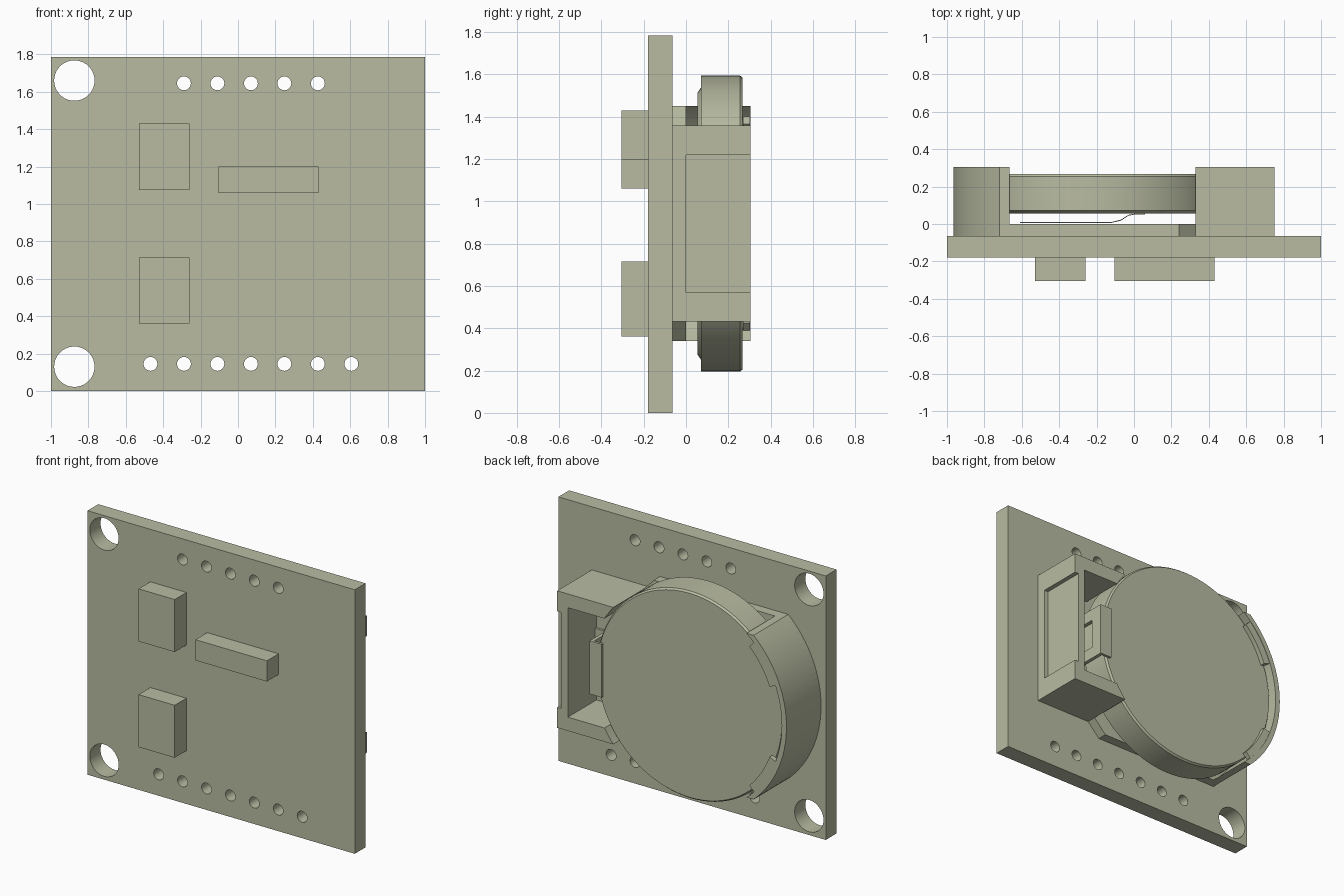
import bpy, bmesh
from math import sin, cos, radians, asin, degrees

if "Cube" in bpy.data.objects:
    bpy.data.objects.remove(bpy.data.objects["Cube"])

mat = bpy.data.materials.new("pale_olive")
mat.use_nodes = True
COLOUR = (0.48, 0.50, 0.36, 1)
mat.diffuse_color = COLOUR
mat.node_tree.nodes["Principled BSDF"].inputs["Base Color"].default_value = COLOUR

CX, CZ = -0.215, 0.895      # coin cell axis
BACK = 0.305                # rear face of the holder
BOARD = -0.065              # rear face of the board


def finish(name, bm):
    bmesh.ops.recalc_face_normals(bm, faces=bm.faces)
    me = bpy.data.meshes.new(name)
    bm.to_mesh(me)
    bm.free()
    me.materials.append(mat)
    ob = bpy.data.objects.new(name, me)
    bpy.context.collection.objects.link(ob)
    return ob


def prism(name, pts, y0, y1):
    """Extrude an x-z outline from y0 to y1."""
    bm = bmesh.new()
    face = bm.faces.new([bm.verts.new((x, y0, z)) for x, z in pts])
    ext = bmesh.ops.extrude_face_region(bm, geom=[face])["geom"]
    bmesh.ops.translate(bm, vec=(0, y1 - y0, 0),
                        verts=[v for v in ext if isinstance(v, bmesh.types.BMVert)])
    return finish(name, bm)


def box(name, x0, x1, y0, y1, z0, z1):
    return prism(name, [(x0, z0), (x1, z0), (x1, z1), (x0, z1)], y0, y1)


def arc(r, a0, a1, n, cx=CX, cz=CZ):
    steps = [radians(a0 + (a1 - a0) * i / n) for i in range(n + 1)]
    return [(cx + r * cos(a), cz + r * sin(a)) for a in steps]


def disc(name, cx, cz, r, y0, y1, n=32):
    return prism(name, arc(r, 0, 360, n, cx, cz)[:-1], y0, y1)


def activate(ob):
    bpy.ops.object.select_all(action='DESELECT')
    ob.select_set(True)
    bpy.context.view_layer.objects.active = ob


def cut(ob, cutters):
    for c in cutters:
        c.hide_render = True
        mod = ob.modifiers.new("cut", 'BOOLEAN')
        mod.operation, mod.solver, mod.object = 'DIFFERENCE', 'EXACT', c
        activate(ob)
        bpy.ops.object.modifier_apply(modifier=mod.name)
        bpy.data.objects.remove(c)


def smooth(ob):
    activate(ob)
    bpy.ops.object.shade_smooth_by_angle(angle=radians(30))


# Circuit board with mounting and pin holes
board = box("circuit_board", -1, 1, -0.18, BOARD, 0, 1.785)
holes = [disc("hole", -0.875, z, 0.108, -0.3, 0.1, 40) for z in (0.13, 1.66)]
holes += [disc("hole", -0.468 + 0.179 * i, 0.145, 0.037, -0.3, 0.1, 24) for i in range(7)]
holes += [disc("hole", -0.289 + 0.179 * i, 1.645, 0.037, -0.3, 0.1, 24) for i in range(5)]
cut(board, holes)
smooth(board)

# Chips on the front
box("upper_chip", -0.53, -0.26, -BACK, -0.18, 1.075, 1.43)
box("lower_chip", -0.53, -0.26, -BACK, -0.18, 0.36, 0.715)
box("long_chip", -0.105, 0.43, -BACK, -0.18, 1.06, 1.2)

# Holder base with chamfered corners
R_OUT, R_IN, HALF = 0.75, 0.715, 0.555
a_out, a_in = degrees(asin(HALF / R_OUT)), degrees(asin(HALF / R_IN))
outer = arc(R_OUT, 180 - a_out, 180 + a_out, 32)
prism("holder_base", outer + [(0.24, CZ - HALF), (0.33, CZ - 0.463),
                              (0.33, CZ + 0.463), (0.24, CZ + HALF)], BOARD, 0)

# Curved wall of the holder
smooth(prism("holder_curved_wall", outer + arc(R_IN, 180 + a_in, 180 - a_in, 32), 0, BACK))

# Retaining tabs over the coin
for name, a in (("upper_tab", 147), ("lower_tab", 213)):
    smooth(prism(name, arc(0.725, a - 12, a + 12, 8) + arc(0.665, a + 12, a - 12, 8),
                 0.27, BACK - 0.003))

# Terminal block: pocket, coin clearance and a shallow outer recess
block = box("holder_terminal_block", 0.33, 0.75, BOARD, BACK, CZ - 0.463, CZ + 0.463)
cut(block, [box("pocket", 0.2, 0.67, 0, 0.5, CZ - 0.37, CZ + 0.37),
            disc("coin_clearance", CX, CZ, R_IN, 0, 0.5, 96),
            box("recess", 0.72, 0.9, 0, 0.5, 0.57, 1.22)])

# Coin cell: can with a narrower raised lip towards the board
bm = bmesh.new()
rings = []
for r, y in ((0.62, 0.055), (0.645, 0.072), (0.7, 0.072), (0.7, 0.255), (0.69, 0.268)):
    rings.append([bm.verts.new((x, y, z)) for x, z in arc(r, 0, 360, 96)[:-1]])
for lo, hi in zip(rings, rings[1:]):
    for i in range(96):
        j = (i + 1) % 96
        bm.faces.new((lo[i], lo[j], hi[j], hi[i]))
bm.faces.new(rings[0])
bm.faces.new(rings[-1])
smooth(finish("coin_cell", bm))

# Side contact: windowed upright and a lip hooked over the coin
upright = box("side_contact", 0.495, 0.52, 0, 0.285, CZ - 0.18, CZ + 0.18)
cut(upright, [box("window", 0.4, 0.6, 0.07, 0.2, CZ - 0.1, CZ + 0.1)])
box("side_contact_lip", 0.43, 0.52, 0.27, 0.287, CZ - 0.18, CZ + 0.18)
box("side_contact_foot", 0.495, 0.67, 0, 0.015, CZ - 0.12, CZ + 0.12)

# Spring contact under the coin, a bent strip
bm = bmesh.new()
path = [(-0.61, 0.006), (-0.12, 0.006), (-0.07, 0.018), (-0.03, 0.044), (0, 0.05), (0.06, 0.05)]
outline = path + [(x, y + 0.005) for x, y in reversed(path)]
face = bm.faces.new([bm.verts.new((x, y, CZ - 0.12)) for x, y in outline])
ext = bmesh.ops.extrude_face_region(bm, geom=[face])["geom"]
bmesh.ops.translate(bm, vec=(0, 0, 0.24),
                    verts=[v for v in ext if isinstance(v, bmesh.types.BMVert)])
finish("spring_contact", bm)
